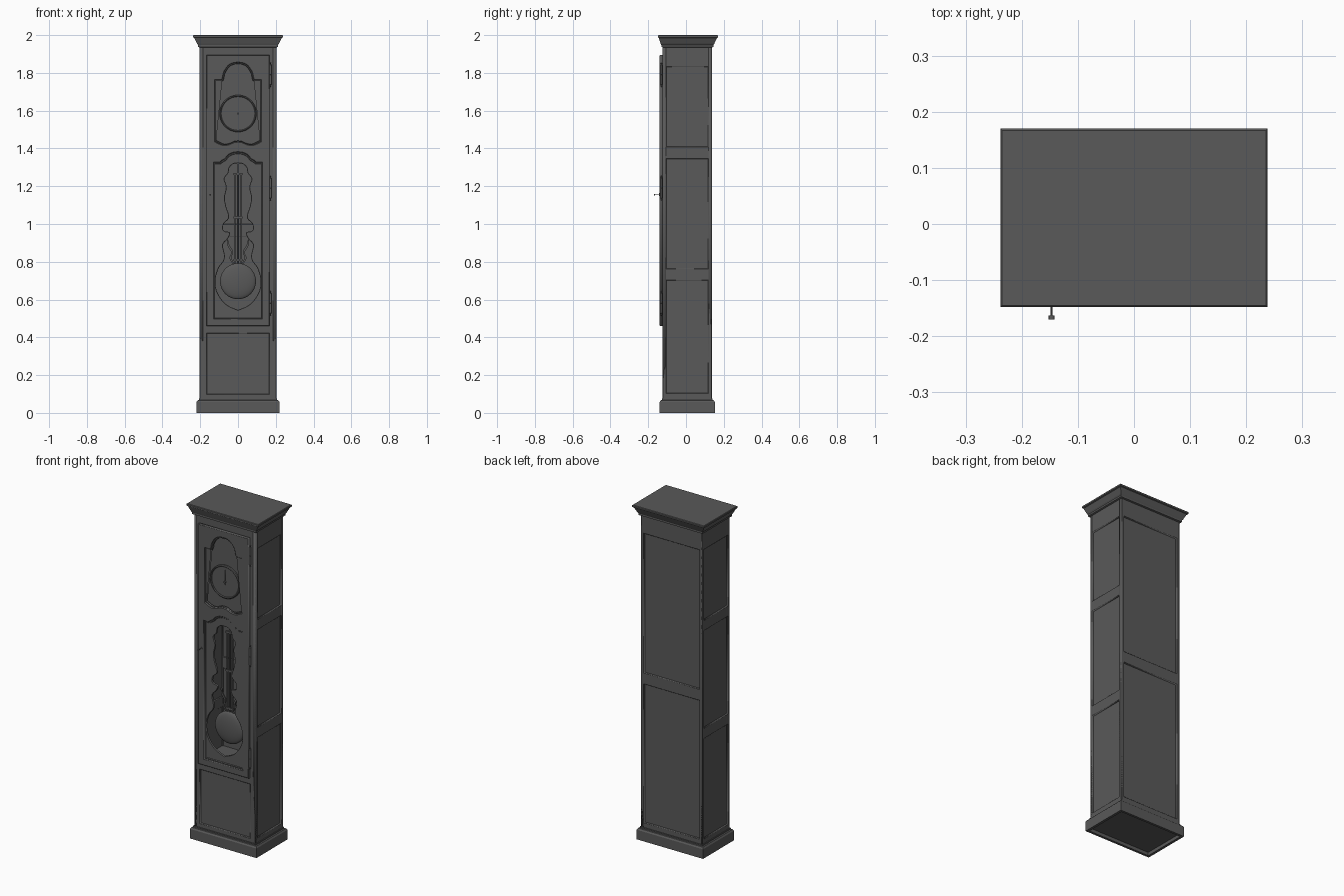
import bpy, bmesh, math
from mathutils import Vector, Matrix

if "Cube" in bpy.data.objects:
    bpy.data.objects.remove(bpy.data.objects["Cube"])

wood = bpy.data.materials.new("dark_grey_wood")
wood.diffuse_color = (0.1, 0.1, 0.1, 1)
wood.use_nodes = True
wood.node_tree.nodes["Principled BSDF"].inputs["Base Color"].default_value = wood.diffuse_color
HX, YF, YB = 0.203, -0.124, 0.137      # case half width, front and back planes


def add(name, bm, smooth=False):
    me = bpy.data.meshes.new(name)
    bmesh.ops.recalc_face_normals(bm, faces=bm.faces)
    bm.to_mesh(me)
    bm.free()
    ob = bpy.data.objects.new(name, me)
    bpy.context.collection.objects.link(ob)
    me.materials.append(wood)
    if smooth:
        bpy.ops.object.select_all(action='DESELECT')
        ob.select_set(True)
        bpy.context.view_layer.objects.active = ob
        bpy.ops.object.shade_smooth_by_angle(angle=math.radians(40))
    return ob


def box(name, x0, x1, y0, y1, z0, z1):
    bm = bmesh.new()
    m = Matrix.LocRotScale(Vector(((x0+x1)/2, (y0+y1)/2, (z0+z1)/2)), None, Vector((x1-x0, y1-y0, z1-z0)))
    bmesh.ops.create_cube(bm, size=1, matrix=m)
    return add(name, bm)


def rect(a0, a1, z0, z1):
    return [(a0, z0), (a1, z0), (a1, z1), (a0, z1)]


def mirrored(half):
    """Close a right-hand half outline, listed bottom to top, across x = 0."""
    return half + [(-x, z) for x, z in reversed(half) if x > 1e-5]


def smooth_line(pts, n=5):
    """Catmull-Rom curve through the points."""
    p = [Vector(q) for q in [pts[0]] + pts + [pts[-1]]]
    out = []
    for a, b, c, d in zip(p, p[1:], p[2:], p[3:]):
        for i in range(n):
            t = i / n
            q = 0.5 * (2*b + (c-a)*t + (2*a-5*b+4*c-d)*t*t + (3*b-a-3*c+d)*t**3)
            out.append((max(q.x, 0), q.y))
    return out + [tuple(pts[-1])]


def plate(name, outlines, lo, hi, side=False, bevel=0.003):
    """Flat board with holes; lies across y, or across x when side is set."""
    cu = bpy.data.curves.new(name, 'CURVE')
    cu.dimensions, cu.fill_mode = '2D', 'BOTH'
    cu.bevel_depth, cu.bevel_resolution, cu.offset = bevel, 0, -bevel
    cu.extrude = (hi - lo) / 2 - bevel
    for pts in outlines:
        s = cu.splines.new('POLY')
        s.points.add(len(pts) - 1)
        for pt, (x, z) in zip(s.points, pts):
            pt.co = (x, z, 0, 1)
        s.use_cyclic_u = True
    tmp = bpy.data.objects.new(name + "_outline", cu)
    bpy.context.collection.objects.link(tmp)
    me = bpy.data.meshes.new_from_object(tmp.evaluated_get(bpy.context.evaluated_depsgraph_get()))
    rot = Matrix.Rotation(math.pi/2, 4, 'X')
    mid = (lo + hi) / 2
    if side:
        rot = Matrix.Translation((mid, 0, 0)) @ Matrix.Rotation(math.pi/2, 4, 'Z') @ rot
    else:
        rot = Matrix.Translation((0, mid, 0)) @ rot
    me.transform(rot)
    bm = bmesh.new()
    bm.from_mesh(me)
    bpy.data.objects.remove(tmp)
    bmesh.ops.remove_doubles(bm, verts=bm.verts, dist=1e-5)
    return add(name, bm)


def lathe(name, prof, loc, axis='Z', n=48):
    """Spin (radius, height) points about an axis; 'Y' points to the front."""
    bm = bmesh.new()
    rot = Matrix.Rotation(math.pi/2, 4, 'X') if axis == 'Y' else Matrix()
    vs = [bm.verts.new((r, 0, h)) for r, h in prof]
    es = [bm.edges.new(e) for e in zip(vs, vs[1:])]
    bmesh.ops.spin(bm, geom=vs + es, cent=(0, 0, 0), axis=(0, 0, 1), angle=math.tau, steps=n)
    bmesh.ops.remove_doubles(bm, verts=bm.verts, dist=1e-5)
    bm.transform(Matrix.Translation(loc) @ rot)
    return add(name, bm, True)


def moulding(name, steps):
    """Stack of rectangles (half x, front y, back y, z), capped at both ends."""
    bm = bmesh.new()
    rings = [[bm.verts.new(c) for c in ((-x, f, z), (x, f, z), (x, b, z), (-x, b, z))] for x, f, b, z in steps]
    for r, s in zip(rings, rings[1:]):
        for i in range(4):
            bm.faces.new((r[i], r[(i+1) % 4], s[(i+1) % 4], s[i]))
    bm.faces.new(rings[0])
    bm.faces.new(rings[-1])
    return add(name, bm)


# Plinth with recessed underside, and crown
moulding("plinth", [(.205, -.126, .139, .02), (.205, -.126, .139, 0), (.22, -.14, .153, 0),
                    (.22, -.14, .153, .057), (.214, -.134, .147, .066), (.207, -.128, .141, .068),
                    (.207, -.128, .141, .075)])
moulding("crown", [(.203, -.124, .137, 1.935), (.212, -.131, .146, 1.938), (.212, -.131, .146, 1.948),
                   (.217, -.134, .15, 1.955), (.231, -.144, .164, 1.985), (.238, -.148, .17, 1.988),
                   (.238, -.148, .17, 1.997), (.235, -.145, .167, 2.0)])

# Case: panelled frames with thin boards behind them
Z0, Z1 = 0.06, 1.94
plate("front_frame", [rect(-HX, HX, Z0, Z1), rect(-.155, .155, .475, 1.88), rect(-.165, .165, .1, .42)],
      YF, YF + .02)
box("front_lower_panel", -.18, .18, YF + .008, YF + .016, .08, .44)
side_holes = [rect(-.103, .116, a, b) for a, b in ((.105, .70), (.765, 1.345), (1.41, 1.83))]
for s, label in ((1, "right"), (-1, "left")):
    lo, hi = sorted((s * HX, s * (HX - .02)))
    plate(label + "_side_frame", [rect(YF, YB, Z0, Z1)] + side_holes, lo, hi, True)
    lo, hi = sorted((s * (HX - .008), s * (HX - .016)))
    box(label + "_side_panel", lo, hi, YF + .01, YB - .01, Z0, Z1)
plate("back_frame", [rect(-HX, HX, Z0, Z1), rect(-.182, .182, .105, .93), rect(-.182, .182, 1.0, 1.83)],
      YB - .02, YB)
box("back_panel", -.19, .19, YB - .016, YB - .008, Z0, Z1)
box("inner_shelf", -.19, .19, YF + .015, YB - .012, .45, .465)

# Door with two shaped openings
upper = mirrored([(0, 1.436)] + smooth_line([(.02, 1.434), (.055, 1.42), (.085, 1.42), (.122, 1.437)])
                 + [(.122, 1.762), (.085, 1.762)]
                 + smooth_line([(.08, 1.775), (.073, 1.805), (.05, 1.838), (.025, 1.851), (0, 1.854)]))
lower = mirrored([(.127, .5), (.127, 1.325), (.096, 1.325)]
                 + smooth_line([(.085, 1.335), (.068, 1.345), (.05, 1.365), (.025, 1.377), (0, 1.38)]))
plate("door", [rect(-.168, .168, .46, 1.895), upper, lower], -.139, -.122)


def rim(name, outline, c, k, lo, hi):
    # Slim moulding that follows an opening, stepped inwards about a centre
    inner = [(x * k, c + (z - c) * (1 - (1 - k) * .4)) for x, z in outline]
    plate(name, [outline, inner], lo, hi, bevel=.002)


rim("upper_opening_rim", upper, 1.62, .93, -.133, -.122)
rim("lower_opening_rim", lower, .93, .95, -.133, -.122)

# Pierced door panel showing the pendulum
keyhole = mirrored(smooth_line([(0, .545), (.063, .575), (.108, .635), (.12, .70), (.103, .765), (.076, .803),
                                (.07, .836), (.08, .89), (.052, .925), (.044, .955), (.076, .965), (.076, 1.0),
                                (.047, 1.035), (.062, 1.09), (.07, 1.14), (.06, 1.195), (.072, 1.24),
                                (.052, 1.268), (.045, 1.30), (.025, 1.318), (0, 1.322)]))
plate("pierced_panel", [lower, keyhole], -.13, -.118, bevel=.002)

# Dial, chapter ring and hands
box("dial_board", -.15, .15, -.114, -.106, 1.39, 1.88)
lathe("dial_disc", [(0, 0), (.092, 0), (.092, .006), (0, .006)], (0, -.114, 1.585), 'Y')
lathe("dial_ring", [(.089, 0), (.089, .01), (.093, .014), (.098, .01), (.098, 0), (.089, 0)],
      (0, -.113, 1.585), 'Y', 64)
lathe("hand_pin", [(0, 0), (.006, 0), (.006, .01), (0, .012)], (0, -.12, 1.585), 'Y', 16)
plate("hands", [[(-.002, 1.58), (.002, 1.58), (.001, 1.655), (-.001, 1.655)],
                [(-.003, 1.59), (.003, 1.59), (.001, 1.53), (-.001, 1.53)]][:1], -.123, -.121, bevel=0)
plate("hour_hand", [[(-.003, 1.59), (.003, 1.59), (.001, 1.54), (-.001, 1.54)]], -.1255, -.1235, bevel=0)

# Pendulum: rods, cross bars, lyre and domed bob
PY = -.075
for i, x in enumerate((-.017, 0, .017)):
    lathe("pendulum_rod_%d" % (i + 1), [(0, .79), (.005, .79), (.005, 1.27), (0, 1.27)], (x, PY, 0), n=12)
for i, z in enumerate((.81, 1.035, 1.265)):
    box("pendulum_bar_%d" % (i + 1), -.025, .025, PY - .006, PY + .006, z - .006, z + .006)
box("pendulum_hanger", -.006, .006, PY - .002, PY + .002, 1.27, 1.5)
outer = smooth_line([(.03, .79), (.045, .82), (.036, .85), (.055, .885), (.06, .92)])
inner = smooth_line([(.052, .915), (.045, .888), (.026, .855), (.034, .82), (.02, .79)])
for s, label in ((1, "right"), (-1, "left")):
    plate(label + "_lyre", [[(s * x, z) for x, z in outer + inner]], PY - .004, PY + .004, bevel=0)
dome = [(.095 * math.cos(t), .004 + .02 * math.sin(t)) for t in [i * math.pi / 16 for i in range(9)]]
lathe("pendulum_bob", [(0, -.02), (.05, -.016), (.095, -.004)] + dome[:-1] + [(0, .024)],
      (0, PY, .697), 'Y')

# Hinges and key
for i, z in enumerate((.58, 1.19, 1.79)):
    lathe("hinge_%d" % (i + 1), [(0, -.066), (.004, -.062), (.002, -.055), (.006, -.052), (.006, -.001), (.005, 0),
                                 (.006, .001), (.006, .052), (.002, .055), (.004, .062), (0, .066)],
          (.172, -.131, z), n=12)
lathe("key_plate", [(0, 0), (.008, 0), (.008, .003), (0, .003)], (-.147, -.139, 1.155), 'Y', 16)
lathe("key", [(0, 0), (.0015, 0), (.0015, .031), (0, .031)], (-.147, -.139, 1.155), 'Y', 8)
plate("key_grip", [[(-.147 + .005 * math.cos(t), 1.155 + .004 * math.sin(t))
                    for t in [i * math.tau / 16 for i in range(16)]]], -.17, -.163, bevel=0)
